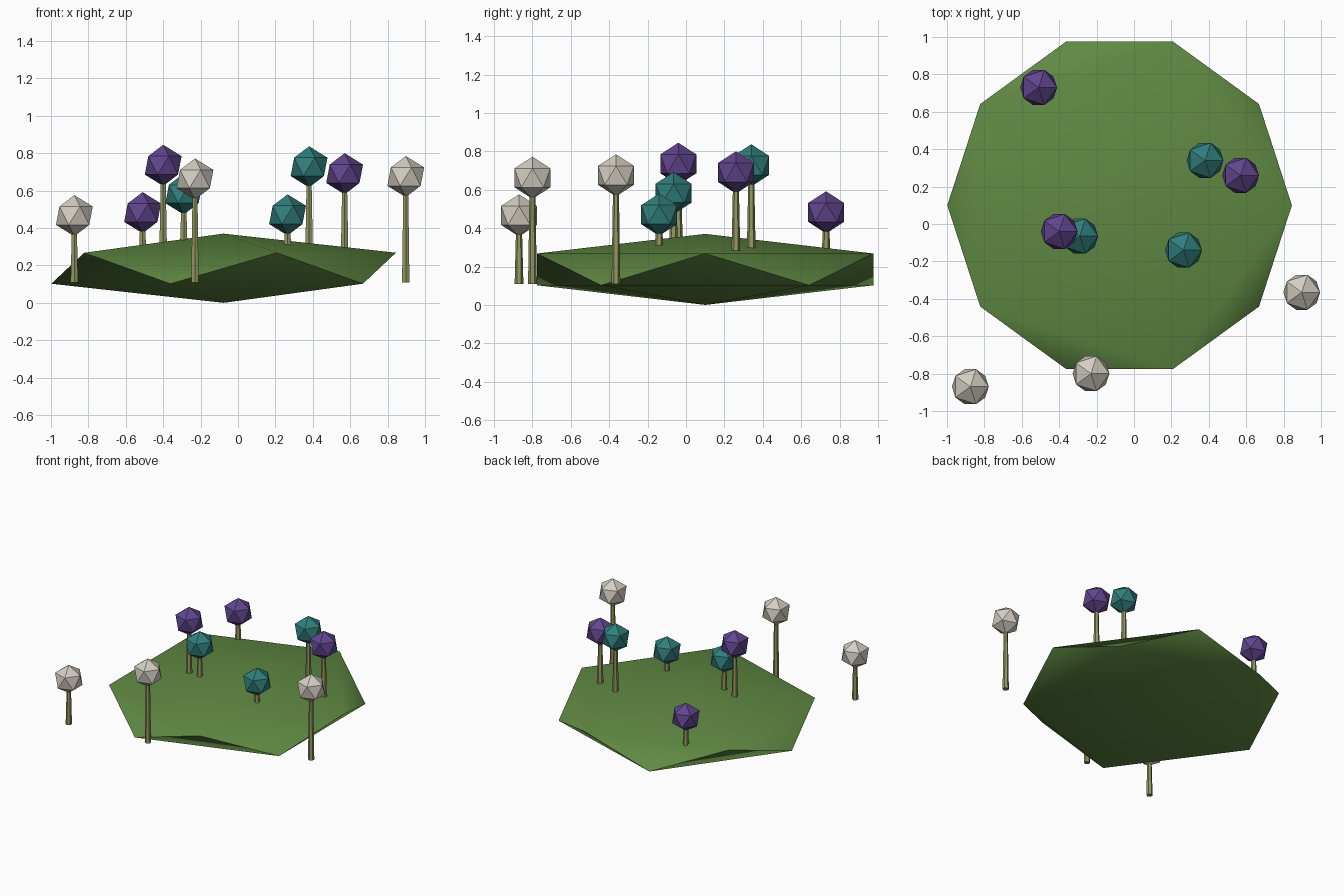
import bpy
import math

cube = bpy.data.objects.get("Cube")
if cube:
    bpy.data.objects.remove(cube, do_unlink=True)


def make_material(name, rgb):
    mat = bpy.data.materials.new(name)
    mat.use_nodes = True
    colour = (*rgb, 1.0)
    mat.diffuse_color = colour
    mat.node_tree.nodes["Principled BSDF"].inputs["Base Color"].default_value = colour
    return mat


grass = make_material("grass_green", (0.115, 0.25, 0.055))
bark = make_material("olive_bark", (0.30, 0.32, 0.12))
leaf_colours = {
    "purple": make_material("purple_leaves", (0.12, 0.06, 0.27)),
    "teal": make_material("teal_leaves", (0.03, 0.21, 0.20)),
    "white": make_material("white_leaves", (0.66, 0.62, 0.54)),
}


def finish(name, mat):
    obj = bpy.context.object
    obj.name = name
    obj.data.materials.append(mat)
    return obj


# Ground: a flattened icosahedron, smooth except at its rim
bpy.ops.mesh.primitive_ico_sphere_add(subdivisions=1, radius=1.03, location=(-0.077, 0.1, 0.185))
ground = finish("ground_island", grass)
ground.scale.z = 0.185 / 1.03
bpy.ops.object.transform_apply(location=False, rotation=False, scale=True)
bpy.ops.object.shade_smooth_by_angle(angle=math.radians(60))

# Trees: colour, x, y, crown centre height, trunk base height
trees = [
    ("purple", -0.51, 0.73, 0.482, 0.26),
    ("purple", 0.57, 0.26, 0.69, 0.27),
    ("purple", -0.40, -0.04, 0.735, 0.30),
    ("teal", 0.38, 0.34, 0.727, 0.28),
    ("teal", -0.29, -0.065, 0.582, 0.31),
    ("teal", 0.265, -0.14, 0.47, 0.29),
    ("white", -0.875, -0.87, 0.466, 0.108),
    ("white", -0.23, -0.80, 0.662, 0.108),
    ("white", 0.897, -0.365, 0.675, 0.108),
]

for number, (colour, x, y, crown_z, base_z) in enumerate(trees, 1):
    # Tapered trunk reaching into the crown
    top_z = crown_z - 0.05
    bpy.ops.mesh.primitive_cone_add(vertices=6, radius1=0.023, radius2=0.015, depth=top_z - base_z,
                                    location=(x, y, (top_z + base_z) / 2))
    finish(f"{colour}_tree_trunk_{number}", bark)
    # Faceted crown
    bpy.ops.mesh.primitive_ico_sphere_add(subdivisions=1, radius=0.11, location=(x, y, crown_z))
    finish(f"{colour}_tree_crown_{number}", leaf_colours[colour])
